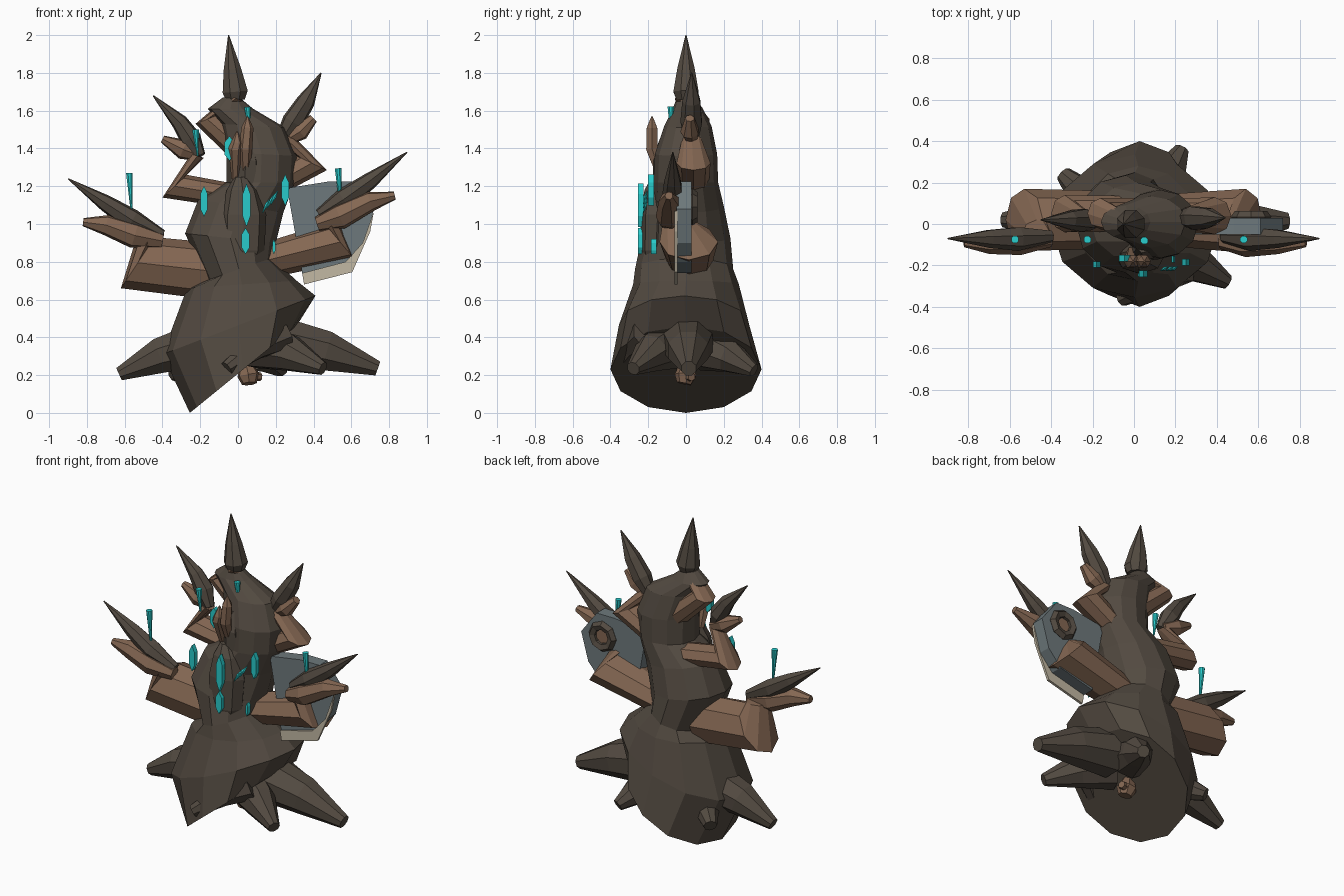
import bpy, bmesh, math
from mathutils import Vector


def material(name, rgb):
    m = bpy.data.materials.new(name)
    m.diffuse_color = (*rgb, 1)
    return m


BARK = material("dark bark", (0.085, 0.068, 0.052))
WOOD = material("brown wood", (0.23, 0.135, 0.085))
CYAN = material("cyan crystal", (0.022, 0.60, 0.60))
STEEL = material("blue grey metal", (0.155, 0.19, 0.20))
EDGE = material("pale edge", (0.54, 0.48, 0.37))


def loft(name, rings, mat):
    """Skin a list of equal-length vertex rings and cap both ends."""
    bm = bmesh.new()
    vs = [[bm.verts.new(p) for p in r] for r in rings]
    n = len(rings[0])
    for a, b in zip(vs, vs[1:]):
        for i in range(n):
            j = (i + 1) % n
            bm.faces.new((a[i], a[j], b[j], b[i]))
    bm.faces.new(vs[0][::-1])
    bm.faces.new(vs[-1])
    bmesh.ops.recalc_face_normals(bm, faces=bm.faces)
    me = bpy.data.meshes.new(name)
    bm.to_mesh(me)
    bm.free()
    me.materials.append(mat)
    ob = bpy.data.objects.new(name, me)
    bpy.context.collection.objects.link(ob)
    return ob


def tube(name, pts, radii, mat, sides=8):
    """Tapered tube along a path."""
    pts = [Vector(p) for p in pts]
    rings = []
    for i, (p, r) in enumerate(zip(pts, radii)):
        t = (pts[min(i + 1, len(pts) - 1)] - pts[max(i - 1, 0)]).normalized()
        ref = Vector((0, 1, 0)) if abs(t.y) < 0.95 else Vector((1, 0, 0))
        u = (ref - t * ref.dot(t)).normalized()
        v = t.cross(u)
        rings.append([p + r * (math.cos(a) * u + math.sin(a) * v)
                      for a in (2 * math.pi * (k + 0.5) / sides for k in range(sides))])
    return loft(name, rings, mat)


def slab(name, outline, y0, y1, mat):
    return loft(name, [[(x, y, z) for x, z in outline] for y in (y0, y1)], mat)


def slanted(name, spans, mat, n=12):
    """Rings given by two opposite points (x, z, x, z), then y centre and y half-depth."""
    rings = []
    for lx, lz, rx, rz, yc, ry in spans:
        c = Vector(((lx + rx) / 2, yc, (lz + rz) / 2))
        a = Vector(((rx - lx) / 2, 0, (rz - lz) / 2))
        rings.append([c + a * math.cos(t) + Vector((0, ry * math.sin(t), 0))
                      for t in (2 * math.pi * k / n for k in range(n))])
    return loft(name, rings, mat)


# twisted trunk, cut at a slant at the bottom
slanted("trunk", [
    (-0.255, 0.0, 0.31, 0.46, 0.0, 0.40),
    (-0.40, 0.31, 0.41, 0.62, -0.01, 0.345),
    (-0.27, 0.66, 0.31, 0.70, 0.0, 0.28),
    (-0.17, 0.70, 0.18, 0.82, -0.01, 0.26),
    (-0.28, 0.95, 0.20, 0.90, 0.0, 0.235),
    (-0.21, 1.13, 0.24, 1.06, 0.01, 0.19),
    (-0.06, 1.22, 0.30, 1.22, 0.0, 0.17),
    (-0.06, 1.38, 0.31, 1.36, 0.0, 0.165),
    (-0.09, 1.53, 0.25, 1.51, 0.01, 0.125),
    (-0.16, 1.61, 0.08, 1.61, 0.01, 0.08),
    (-0.08, 1.67, 0.02, 1.66, 0.0, 0.05)], BARK)

# face mask and brow in front of the trunk
slanted("face_mask", [
    (-0.04, 0.78, 0.10, 0.78, -0.16, 0.06),
    (-0.09, 0.86, 0.14, 0.86, -0.16, 0.08),
    (-0.09, 1.05, 0.15, 1.05, -0.15, 0.09),
    (-0.06, 1.18, 0.11, 1.18, -0.14, 0.08),
    (-0.02, 1.25, 0.05, 1.25, -0.13, 0.05)], BARK, 8)
slanted("brow", [
    (-0.02, 1.18, 0.12, 1.18, -0.10, 0.07),
    (-0.01, 1.35, 0.12, 1.33, -0.11, 0.07),
    (0.01, 1.45, 0.08, 1.45, -0.10, 0.04)], BARK, 7)
for x, top in ((0.04, 1.57), (-0.015, 1.49)):
    tube("brow_thorn", [(x, -0.13, 1.24), (x, -0.18, 1.40), (x + 0.01, -0.18, top - 0.06),
                        (x + 0.01, -0.18, top)], [0.02, 0.036, 0.032, 0.004], WOOD, 6)

# branch arms with a mitred elbow and a palm tapering back
for name, spans in {
    "lower_left_arm": [(-0.15, 0.60, -0.12, 0.90, 0.02, 0.14), (-0.62, 0.66, -0.44, 0.93, 0.02, 0.15),
                       (-0.54, 0.92, -0.40, 0.93, -0.05, 0.07)],
    "lower_right_arm": [(0.10, 0.70, 0.10, 0.89, 0.02, 0.12), (0.62, 0.81, 0.46, 1.00, 0.015, 0.155),
                        (0.53, 1.03, 0.42, 1.03, -0.05, 0.07)],
    "upper_left_arm": [(0.0, 1.08, 0.0, 1.21, 0.05, 0.085), (-0.40, 1.14, -0.27, 1.26, 0.05, 0.09),
                       (-0.25, 1.37, -0.18, 1.35, 0.01, 0.04)],
    "upper_right_arm": [(0.18, 1.13, 0.18, 1.28, 0.04, 0.08), (0.47, 1.285, 0.31, 1.36, 0.04, 0.09),
                        (0.29, 1.47, 0.21, 1.44, 0.03, 0.05)],
    "crown_branch": [(-0.02, 1.33, 0.08, 1.44, 0.05, 0.075), (-0.225, 1.53, -0.10, 1.58, 0.05, 0.075),
                     (-0.05, 1.68, 0.03, 1.65, -0.01, 0.05)],
}.items():
    slanted(name, spans, WOOD, 8)

# claws and thorns
tube("left_claw", [(-0.40, -0.07, 0.91), (-0.55, -0.08, 0.94), (-0.70, -0.09, 0.995),
                   (-0.82, -0.09, 1.01)], [0.04, 0.07, 0.055, 0.022], WOOD, 7)
tube("left_thorn", [(-0.40, -0.06, 0.94), (-0.56, -0.07, 1.02), (-0.70, -0.07, 1.11),
                    (-0.90, -0.07, 1.24)], [0.03, 0.06, 0.045, 0.003], BARK, 7)
tube("right_claw", [(0.42, -0.08, 1.00), (0.54, -0.09, 1.04), (0.70, -0.09, 1.12),
                    (0.83, -0.09, 1.15)], [0.04, 0.07, 0.055, 0.022], WOOD, 7)
tube("right_thorn", [(0.43, -0.06, 1.05), (0.56, -0.07, 1.13), (0.70, -0.07, 1.23),
                     (0.895, -0.07, 1.38)], [0.03, 0.06, 0.045, 0.003], BARK, 7)
tube("upper_left_claw", [(-0.20, 0.02, 1.36), (-0.29, 0.02, 1.395), (-0.40, 0.02, 1.45)],
     [0.03, 0.055, 0.02], WOOD, 7)
tube("upper_left_thorn", [(-0.20, 0.0, 1.36), (-0.25, 0.02, 1.45), (-0.31, 0.02, 1.54),
                          (-0.45, 0.02, 1.68)], [0.03, 0.058, 0.045, 0.003], BARK, 7)
tube("upper_right_claw", [(0.25, 0.03, 1.44), (0.33, 0.02, 1.49), (0.40, 0.02, 1.56)],
     [0.03, 0.05, 0.025], WOOD, 7)
tube("upper_right_thorn", [(0.24, 0.03, 1.46), (0.29, 0.03, 1.54), (0.36, 0.03, 1.65),
                           (0.44, 0.03, 1.80)], [0.04, 0.06, 0.05, 0.003], BARK, 7)
tube("top_thorn", [(-0.015, 0.0, 1.66), (-0.015, 0.0, 1.70), (-0.03, 0.0, 1.82),
                   (-0.05, 0.0, 2.0)], [0.055, 0.072, 0.05, 0.003], BARK)

# roots: base and tip, base radius and tip radius
for name, a, b, r0, r1 in (
        ("right_root", (0.20, 0.01, 0.38), (0.74, 0.015, 0.235), 0.145, 0.042),
        ("front_right_root", (0.10, -0.08, 0.36), (0.45, -0.28, 0.235), 0.13, 0.037),
        ("back_right_root", (0.10, 0.10, 0.34), (0.23, 0.36, 0.225), 0.12, 0.037),
        ("left_root", (-0.20, 0.02, 0.36), (-0.63, 0.02, 0.205), 0.13, 0.038),
        ("front_root", (0.24, -0.20, 0.42), (-0.06, -0.36, 0.235), 0.09, 0.04),
        ("back_left_root", (-0.20, 0.10, 0.25), (-0.34, 0.24, 0.20), 0.09, 0.04)):
    a, b = Vector(a), Vector(b)
    mid = a.lerp(b, 0.5) + Vector((0, 0, 0.02))
    tube(name, [a, mid, b], [r0, r0 * 0.78, r1], BARK)
tube("root_knob", [(0.04, 0.0, 0.27), (0.055, 0.0, 0.20), (0.06, -0.01, 0.155)],
     [0.03, 0.06, 0.04], WOOD, 7)
tube("root_knob_side", [(0.05, 0.0, 0.20), (0.12, 0.03, 0.19)], [0.035, 0.022], WOOD, 6)

# axe blade with thin pale cutting edge and dark eye ring
slab("blade", [(0.26, 1.19), (0.48, 1.225), (0.61, 1.225), (0.72, 1.08), (0.67, 0.90),
               (0.58, 0.80), (0.34, 0.74)], -0.05, 0.03, STEEL)
slab("blade_edge", [(0.72, 1.07), (0.66, 0.90), (0.57, 0.80), (0.34, 0.74),
                    (0.35, 0.68), (0.605, 0.745), (0.70, 0.96)], -0.062, -0.046, EDGE)
bpy.ops.mesh.primitive_torus_add(major_segments=8, minor_segments=5, major_radius=0.07,
                                 minor_radius=0.028, location=(0.565, 0.035, 1.09),
                                 rotation=(math.pi / 2, 0, 0))
bpy.context.object.name = "eye_ring"
bpy.context.object.data.materials.append(BARK)
tube("ring_peg", [(0.565, -0.04, 1.09), (0.565, 0.037, 1.09)], [0.045, 0.045], WOOD, 7)

# hanging crystal pins
for x, y, top, low in ((-0.575, -0.075, 1.27, 1.06), (0.53, -0.075, 1.295, 1.10),
                       (-0.225, -0.075, 1.50, 1.36), (0.05, -0.08, 1.62, 1.50)):
    tube("crystal_pin", [(x + 0.012, y, low), (x, y, top)], [0.005, 0.019], CYAN, 8)

# flat leaf-shaped crystals on the face
for x, y, z, w, h in ((-0.045, -0.165, 1.40, 0.027, 0.065), (-0.18, -0.195, 1.12, 0.019, 0.082),
                      (0.045, -0.24, 1.10, 0.021, 0.115), (0.25, -0.185, 1.18, 0.019, 0.082),
                      (0.04, -0.238, 0.91, 0.021, 0.07), (0.19, -0.17, 0.88, 0.008, 0.04)):
    slab("face_crystal", [(x, z - h), (x + w, z - h * 0.5), (x + w, z + h * 0.5), (x, z + h),
                          (x - w, z + h * 0.5), (x - w, z - h * 0.5)], y - 0.015, y + 0.015, CYAN)
for dx in (0.0, 0.025, 0.045):
    tube("crystal_sliver", [(0.13 + dx, -0.225, 1.06 + dx), (0.15 + dx, -0.215, 1.10 + dx),
                            (0.165 + dx, -0.205, 1.13 + dx)], [0.002, 0.009, 0.002], CYAN, 5)
